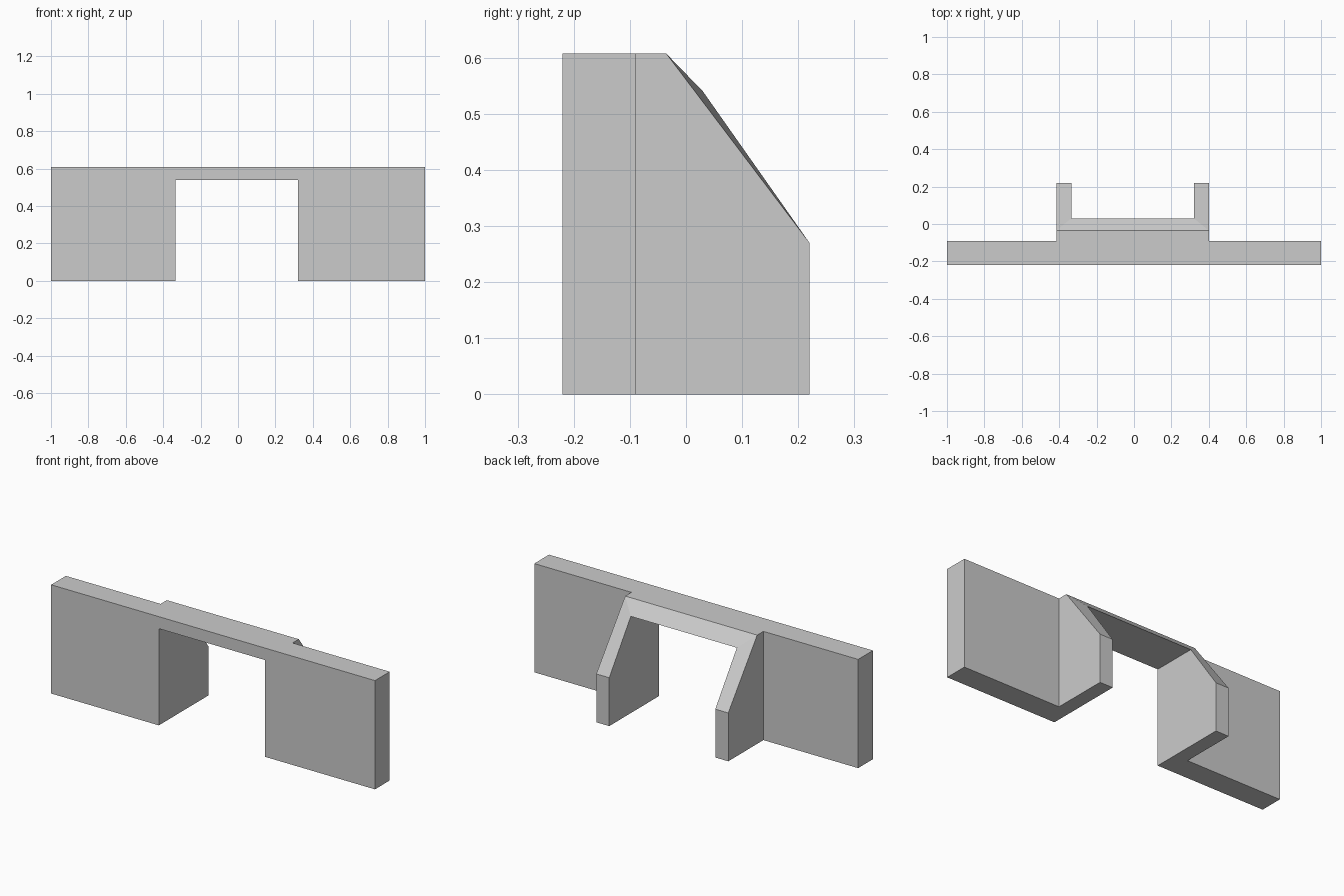
import bpy
import bmesh

cube = bpy.data.objects.get("Cube")
if cube:
    bpy.data.objects.remove(cube, do_unlink=True)

concrete = bpy.data.materials.new("light_grey_concrete")
concrete.use_nodes = True
colour = (0.6, 0.6, 0.6, 1)
concrete.diffuse_color = colour
concrete.node_tree.nodes["Principled BSDF"].inputs["Base Color"].default_value = colour

FRONT, WALL_BACK, WING_BACK = -0.22, -0.09, 0.22
TOP = 0.607
OUTER_X = (-0.415, 0.40)
INNER_X = (-0.335, 0.32)


def finish(name, bm):
    bmesh.ops.recalc_face_normals(bm, faces=bm.faces)
    mesh = bpy.data.meshes.new(name)
    bm.to_mesh(mesh)
    bm.free()
    mesh.materials.append(concrete)
    obj = bpy.data.objects.new(name, mesh)
    bpy.context.collection.objects.link(obj)


def flank_wall(name, x0, x1):
    bm = bmesh.new()
    bmesh.ops.create_cube(bm, size=1)
    size = (x1 - x0, WALL_BACK - FRONT, TOP)
    bmesh.ops.scale(bm, vec=size, verts=bm.verts)
    centre = ((x0 + x1) / 2, (FRONT + WALL_BACK) / 2, TOP / 2)
    bmesh.ops.translate(bm, vec=centre, verts=bm.verts)
    finish(name, bm)


# Straight walls either side of the opening
flank_wall("right_flank_wall", -1, OUTER_X[0])
flank_wall("left_flank_wall", OUTER_X[1], 1)

# Portal: sloped wing walls joined by a mitred lintel
base = [(FRONT, 0), (WING_BACK, 0), (WING_BACK, 0.27)]
outer_profile = base + [(-0.035, TOP), (FRONT, TOP)]
inner_profile = base + [(0.03, 0.54), (FRONT, 0.54)]

bm = bmesh.new()


def section(x, profile):
    verts = [bm.verts.new((x, y, z)) for y, z in profile]
    bm.faces.new(verts)
    return verts


outer = [section(x, outer_profile) for x in OUTER_X]
inner = [section(x, inner_profile) for x in INNER_X]

# Wing wall skins: bottom, back, slope and front
for o, i in zip(outer, inner):
    for a, b in ((0, 1), (1, 2), (2, 3), (4, 0)):
        bm.faces.new((o[a], o[b], i[b], i[a]))

# Lintel skins: top, underside, back chamfer and front
(o0, o1), (i0, i1) = outer, inner
bm.faces.new((o0[3], o1[3], o1[4], o0[4]))
bm.faces.new((i0[3], i1[3], i1[4], i0[4]))
for k in (3, 4):
    bm.faces.new((o0[k], o1[k], i1[k], i0[k]))
finish("portal_with_wing_walls", bm)
